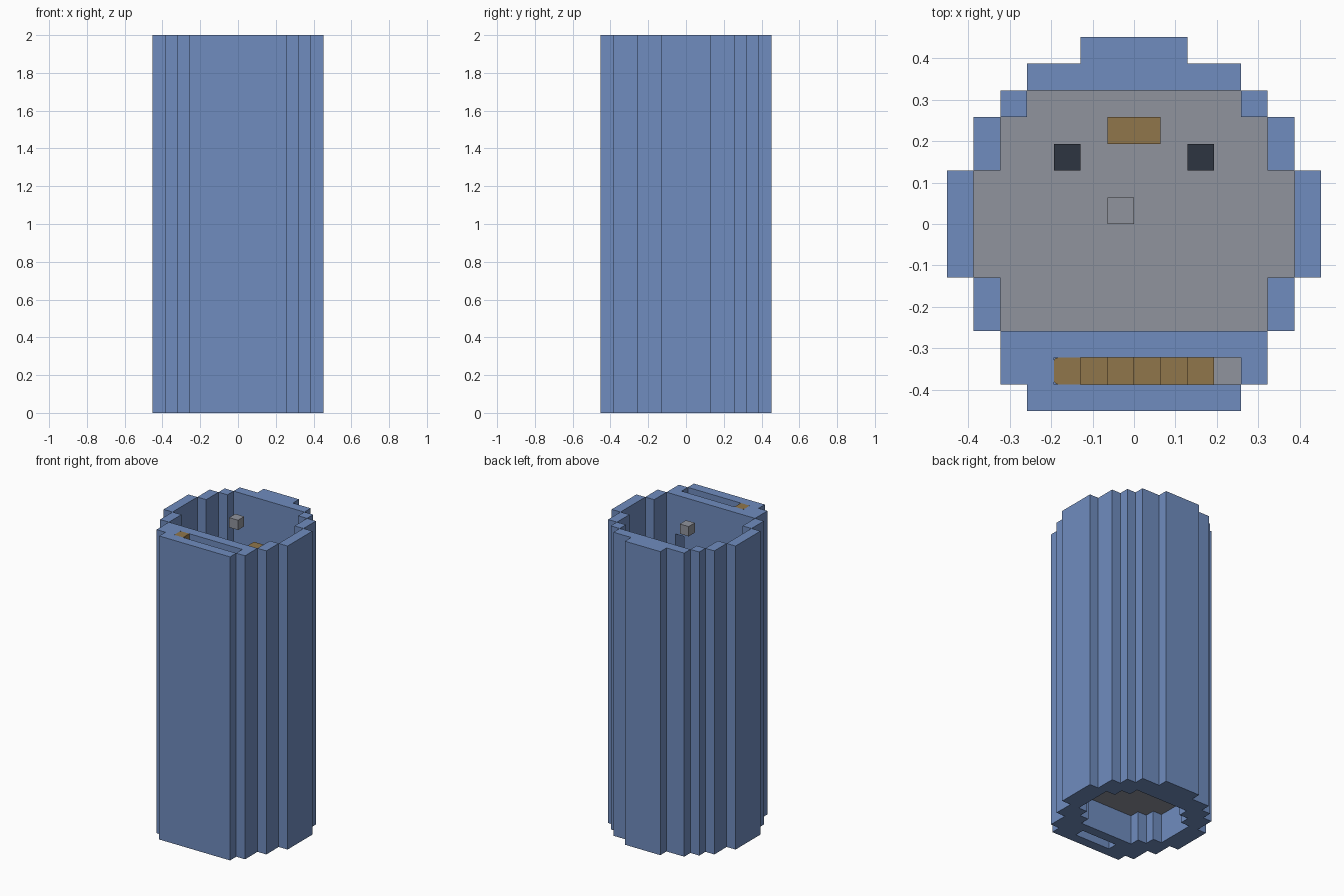
import bpy, bmesh

cube = bpy.data.objects.get("Cube")
if cube:
    bpy.data.objects.remove(cube, do_unlink=True)

U = 2 / 31          # one block of the grid
TOP = 31
ROOM = 25           # floor level of the upper room
BASE = 3            # ceiling level of the hollow under the tower


def material(name, color):
    m = bpy.data.materials.new(name)
    m.use_nodes = True
    m.diffuse_color = (*color, 1)
    m.node_tree.nodes["Principled BSDF"].inputs["Base Color"].default_value = (*color, 1)
    return m


blue = material("wall blue", (0.16, 0.265, 0.52))
grey = material("stone grey", (0.28, 0.295, 0.34))
brown = material("wood brown", (0.28, 0.18, 0.07))
dark = material("dark slate", (0.027, 0.036, 0.053))


def finish(name, bm, mat):
    bmesh.ops.recalc_face_normals(bm, faces=bm.faces)
    mesh = bpy.data.meshes.new(name)
    bm.to_mesh(mesh)
    bm.free()
    mesh.materials.append(mat)
    obj = bpy.data.objects.new(name, mesh)
    bpy.context.collection.objects.link(obj)
    return obj


def stepped_prism(name, rows, z0, z1, mat):
    """Mirrored stepped outline from (half width, y start, y end) rows, extruded upwards."""
    side = []
    for half, y0, y1 in rows:
        side += [(half, y0), (half, y1)]
    outline = side + [(-x, y) for x, y in reversed(side)]
    bm = bmesh.new()
    face = bm.faces.new([bm.verts.new((x * U, y * U, z0 * U)) for x, y in outline])
    grown = bmesh.ops.extrude_face_region(bm, geom=[face])["geom"]
    verts = [g for g in grown if isinstance(g, bmesh.types.BMVert)]
    bmesh.ops.translate(bm, verts=verts, vec=(0, 0, (z1 - z0) * U))
    return finish(name, bm, mat)


def box(name, x, y, z, mat, round_left=0):
    bm = bmesh.new()
    bmesh.ops.create_cube(bm, size=1)
    for v in bm.verts:
        for i, span in enumerate((x, y, z)):
            v.co[i] = span[v.co[i] > 0] * U
    if round_left:
        edges = [e for e in bm.edges if all(abs(v.co.x - x[0] * U) < 1e-5 for v in e.verts)
                 and abs(e.verts[0].co.z - e.verts[1].co.z) > 1e-5]
        bmesh.ops.bevel(bm, geom=edges, offset=round_left * U, segments=3,
                        profile=0.5, affect='EDGES')
    return finish(name, bm, mat)


def cut(target, cutter):
    cutter.hide_render = True
    mod = target.modifiers.new("cut", 'BOOLEAN')
    mod.operation = 'DIFFERENCE'
    mod.solver = 'EXACT'
    mod.object = cutter
    bpy.context.view_layer.objects.active = target
    bpy.ops.object.modifier_apply(modifier=mod.name)
    bpy.data.objects.remove(cutter, do_unlink=True)


# Stepped outlines, front to back
outer = [(4, -7, -6), (5, -6, -4), (6, -4, -2), (7, -2, 2),
         (6, 2, 4), (5, 4, 5), (4, 5, 6), (2, 6, 7)]
room = [(5, -4, -2), (6, -2, 2), (5, 2, 4), (4, 4, 5)]
hollow = [(3, -4, -3), (4, -3, -2), (5, -2, 2), (4, 2, 3), (3, 3, 4)]

# Tower wall with upper room, stair slot, doorway, lower hollow and lower slot
tower = stepped_prism("tower_wall", outer, 0, TOP, blue)
cut(tower, stepped_prism("room_cutter", room, ROOM - 1, TOP + 1, blue))
cut(tower, box("stair_cutter", (-3, 4), (-6, -5), (ROOM - 1, TOP + 1), blue))
cut(tower, box("door_cutter", (3, 4), (-5.5, -3.5), (ROOM, ROOM + 2), blue))
cut(tower, stepped_prism("hollow_cutter", hollow, -1, BASE + 1, blue))
cut(tower, box("lower_slot_cutter", (-2, 2), (-6, -5), (-1, BASE), blue))

# Floors
stepped_prism("room_floor", room, ROOM - 1, ROOM, grey)
stepped_prism("base_floor", hollow, BASE, BASE + 1, grey)
box("stair_landing", (3, 4), (-6, -5), (ROOM - 1, ROOM), grey)

# Stairs going down from the top towards the doorway
for i in range(6):
    box(f"stair_step_{i + 1}", (i - 3, i - 2), (-6, -5), (ROOM - 1, TOP - i), brown,
        round_left=0.15 if i == 0 else 0)

# Furniture and hanging block
box("table", (-1, 1), (3, 4), (ROOM, ROOM + 2), brown)
box("right_stool", (-3, -2), (2, 3), (ROOM, ROOM + 1), dark)
box("left_stool", (2, 3), (2, 3), (ROOM, ROOM + 1), dark)
box("hanging_block", (-1, 0), (0, 1), (TOP - 1, TOP), grey)
